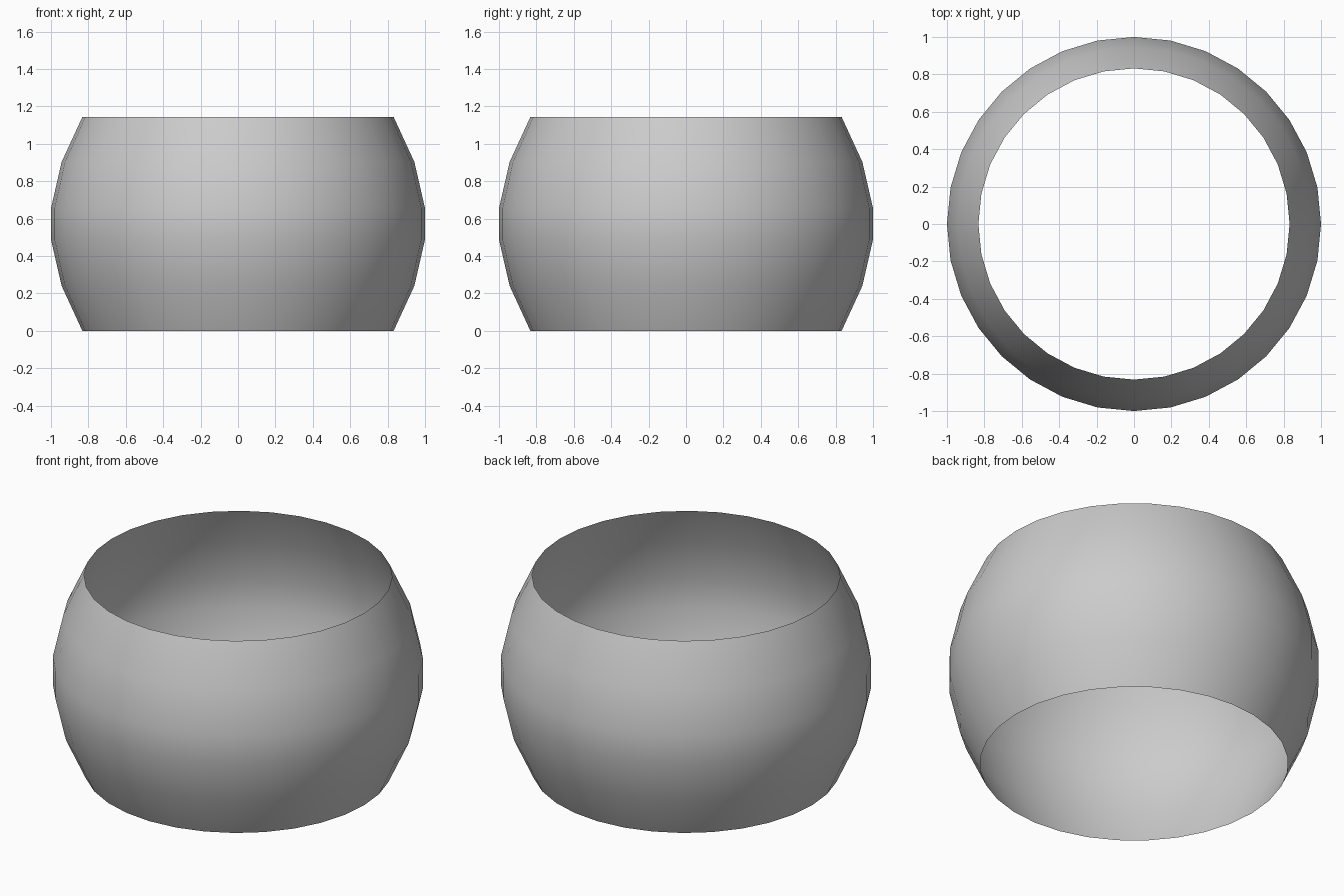
import bpy, bmesh
from math import cos, sin, tau

if "Cube" in bpy.data.objects:
    bpy.data.objects.remove(bpy.data.objects["Cube"])

SIDES = 32
MID = 0.572
# half profile (height above the middle, radius), mirrored for the lower half
upper = [(0.083, 1.0), (0.331, 0.943), (0.572, 0.832)]
profile = [(MID - h, r) for h, r in reversed(upper)] + [(MID + h, r) for h, r in upper]

# open barrel-shaped band, single-walled with no caps
bm = bmesh.new()
rings = [[bm.verts.new((r * cos(tau * i / SIDES), r * sin(tau * i / SIDES), z))
          for i in range(SIDES)] for z, r in profile]
for low, high in zip(rings, rings[1:]):
    for i in range(SIDES):
        j = (i + 1) % SIDES
        bm.faces.new((low[i], low[j], high[j], high[i])).smooth = True

mesh = bpy.data.meshes.new("open_band")
bm.to_mesh(mesh)
bm.free()
band = bpy.data.objects.new("open_band", mesh)
bpy.context.collection.objects.link(band)
